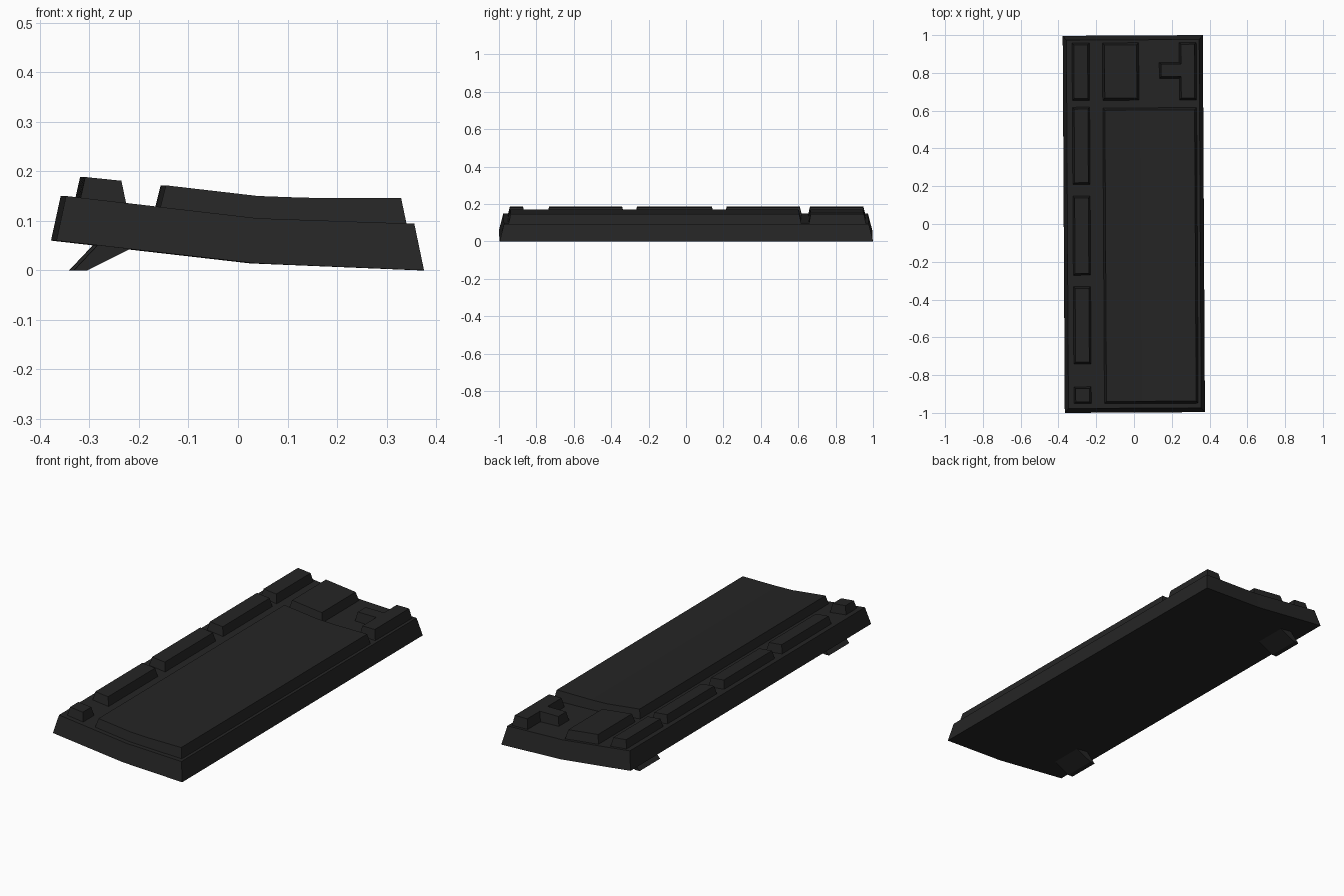
import bpy, bmesh, math
from mathutils import Matrix

if "Cube" in bpy.data.objects:
    bpy.data.objects.remove(bpy.data.objects["Cube"])

SKEW = 0.0055  # the whole model sits very slightly turned about z
black = bpy.data.materials.new("charcoal black plastic")
black.diffuse_color = (0.018, 0.018, 0.018, 1)
black.use_nodes = True
black.node_tree.nodes["Principled BSDF"].inputs["Base Color"].default_value = black.diffuse_color

# Height profiles across x
UNDERSIDE = [(-0.372, 0.06), (0.03, 0.014), (0.370, 0.0)]
DECK = [(-0.3525, 0.15), (0.035, 0.105), (0.351, 0.094)]
KEYTOP = [(-0.33, 0.19), (-0.155, 0.172), (0.035, 0.15), (0.13, 0.1465), (0.34, 0.146)]


def height(profile, x):
    for (x0, z0), (x1, z1) in zip(profile, profile[1:]):
        if x <= x1 or (x1, z1) == profile[-1]:
            return z0 + (z1 - z0) * (x - x0) / (x1 - x0)


def finish(bm, name):
    bmesh.ops.recalc_face_normals(bm, faces=bm.faces)
    bmesh.ops.rotate(bm, verts=bm.verts, cent=(0, 0, 0), matrix=Matrix.Rotation(SKEW, 3, 'Z'))
    me = bpy.data.meshes.new(name)
    bm.to_mesh(me)
    bm.free()
    me.materials.append(black)
    ob = bpy.data.objects.new(name, me)
    bpy.context.collection.objects.link(ob)
    return ob


def tapered_block(name, outline, ix, iy, low, high, sink=0.0):
    """Right-angled CCW outline, tapered inwards, bent between two height profiles."""
    bm = bmesh.new()
    n = len(outline)
    bottom, top = [], []
    for i, (x, y) in enumerate(outline):
        dx = dy = 0
        for a, b in ((outline[i - 1], outline[i]), (outline[i], outline[(i + 1) % n])):
            ex, ey = b[0] - a[0], b[1] - a[1]
            if abs(ey) > abs(ex):
                dx -= math.copysign(ix, ey)
            else:
                dy += math.copysign(iy, ex)
        bottom.append(bm.verts.new((x, y, 0)))
        top.append(bm.verts.new((x + dx, y + dy, 1)))
    bm.faces.new(bottom[::-1])
    bm.faces.new(top)
    for i in range(n):
        j = (i + 1) % n
        bm.faces.new((bottom[i], bottom[j], top[j], top[i]))
    # fold lines where the profiles change slope
    for x in sorted({p[0] for p in low[1:-1] + high[1:-1]}):
        bmesh.ops.bisect_plane(bm, geom=bm.verts[:] + bm.edges[:] + bm.faces[:],
                               dist=1e-5, plane_co=(x, 0, 0), plane_no=(1, 0, 0))
    for v in bm.verts:
        t, x = v.co.z, v.co.x
        v.co.z = (height(low, x) - sink) * (1 - t) + height(high, x) * t
    return finish(bm, name)


def rect(x0, x1, y0, y1):
    return [(x0, y0), (x1, y0), (x1, y1), (x0, y1)]


# Case
tapered_block("keyboard_case", rect(-0.372, 0.370, -0.998, 0.998), 0.0195, 0.023, UNDERSIDE, DECK)

# Escape key, function key groups and system keys along the back
rows = [("escape_key", -0.95, -0.86), ("function_keys_1", -0.74, -0.33),
        ("function_keys_2", -0.27, 0.15), ("function_keys_3", 0.21, 0.62),
        ("system_keys", 0.655, 0.96)]
for name, y0, y1 in rows:
    tapered_block(name, rect(-0.323, -0.231, y0, y1), 0.0095, 0.010, DECK, KEYTOP, 0.001)

# Main key field and navigation cluster
tapered_block("main_key_field", rect(-0.162, 0.335, -0.951, 0.615), 0.011, 0.012, DECK, KEYTOP, 0.001)
tapered_block("navigation_keys", rect(-0.162, 0.030, 0.655, 0.96), 0.011, 0.012, DECK, KEYTOP, 0.001)

# Inverted-T arrow cluster
tapered_block("arrow_keys", [(0.244, 0.655), (0.335, 0.655), (0.335, 0.96), (0.244, 0.96),
                             (0.244, 0.855), (0.138, 0.855), (0.138, 0.77), (0.244, 0.77)],
              0.010, 0.010, DECK, KEYTOP, 0.001)

# Flip-out feet
FOOT = [(-0.336, 0.0), (-0.309, 0.0), (-0.222, 0.0435), (-0.285, 0.054)]
for name, y0, y1 in (("left_foot", -0.87, -0.70), ("right_foot", 0.70, 0.87)):
    bm = bmesh.new()
    face = bm.faces.new([bm.verts.new((x, y0, z)) for x, z in FOOT])
    ext = bmesh.ops.extrude_face_region(bm, geom=[face], use_keep_orig=True)
    for v in ext["geom"]:
        if isinstance(v, bmesh.types.BMVert):
            v.co.y = y1
    finish(bm, name)
